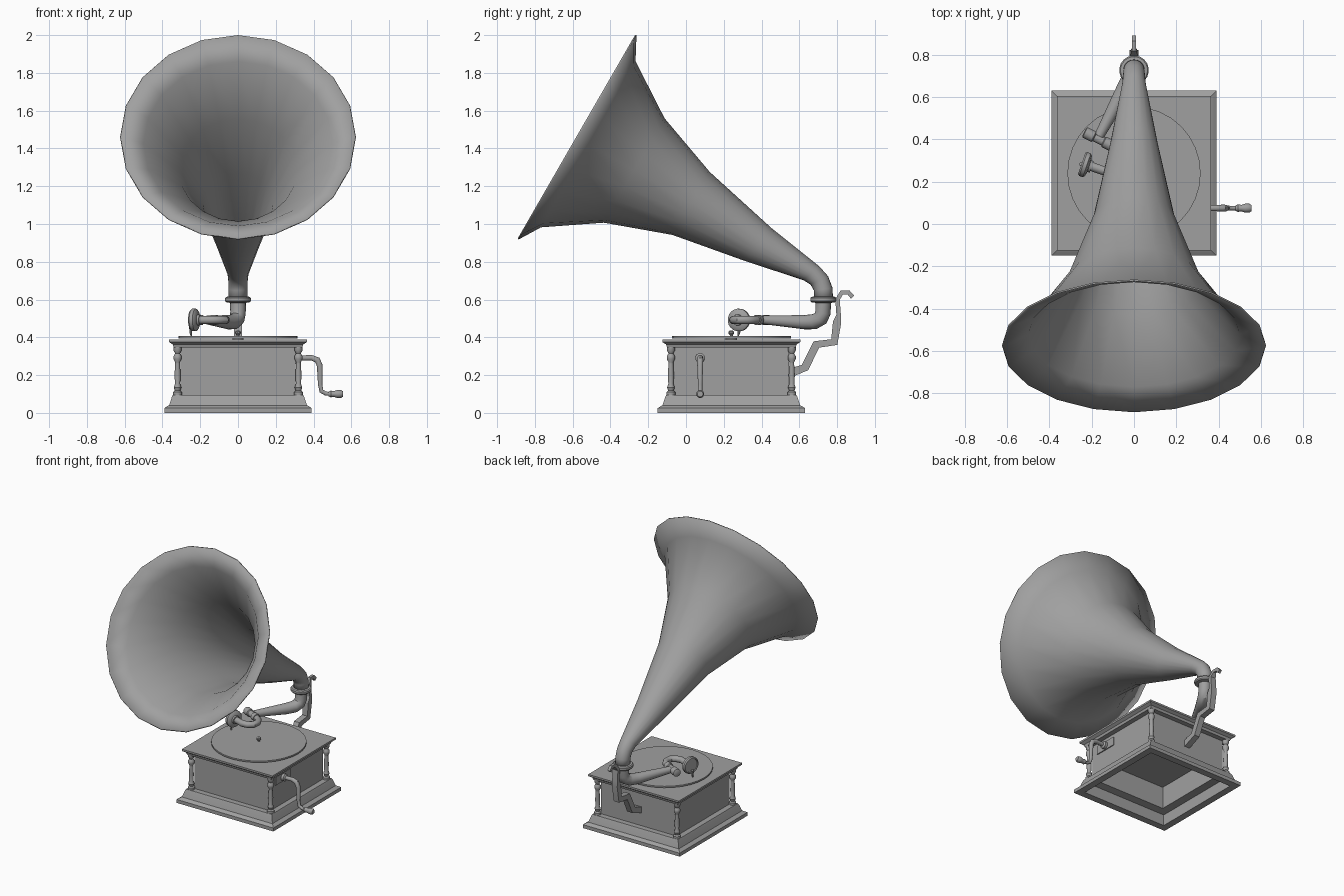
import bpy, bmesh, math
from mathutils import Vector, Quaternion

cube = bpy.data.objects.get("Cube")
if cube:
    bpy.data.objects.remove(cube, do_unlink=True)

grey = bpy.data.materials.new("plain grey")
grey.use_nodes = True
COLOUR = (0.35, 0.35, 0.35, 1)
grey.diffuse_color = COLOUR
grey.node_tree.nodes["Principled BSDF"].inputs["Base Color"].default_value = COLOUR

CY = 0.24  # centre of the cabinet in y


def loft(name, rings, caps=True, angle=35):
    """Skin a row of equal-sized point rings into one object."""
    bm = bmesh.new()
    rows = [[bm.verts.new(p) for p in ring] for ring in rings]
    n = len(rows[0])
    for a, b in zip(rows, rows[1:]):
        for i in range(n):
            j = (i + 1) % n
            bm.faces.new((a[i], a[j], b[j], b[i]))
    if caps:
        bm.faces.new(rows[0])
        bm.faces.new(rows[-1])
    bmesh.ops.recalc_face_normals(bm, faces=bm.faces)
    mesh = bpy.data.meshes.new(name)
    bm.to_mesh(mesh)
    bm.free()
    mesh.materials.append(grey)
    ob = bpy.data.objects.new(name, mesh)
    bpy.context.collection.objects.link(ob)
    bpy.ops.object.select_all(action="DESELECT")
    ob.select_set(True)
    bpy.context.view_layer.objects.active = ob
    bpy.ops.object.shade_smooth_by_angle(angle=math.radians(angle))
    return ob


def tube(name, path, radii, sides=14):
    """Round tube along a path, one radius per point."""
    pts = [Vector(p) for p in path]
    rings, side, last = [], None, None
    for i, p in enumerate(pts):
        steps = [(b - a).normalized() for a, b in zip(pts[max(i - 1, 0):], pts[max(i - 1, 0) + 1:i + 2])]
        t = sum(steps, Vector()).normalized()
        side = last.rotation_difference(t) @ side if last else t.orthogonal().normalized()
        last = t
        rings.append([p + Quaternion(t, math.tau * k / sides) @ side * radii[i] for k in range(sides)])
    return loft(name, rings)


def turned(name, base, axis, profile, sides=16):
    """Turned part: profile of (radius, distance along axis)."""
    base, axis = Vector(base), Vector(axis).normalized()
    u = axis.orthogonal().normalized()
    rings = [[base + axis * h + Quaternion(axis, math.tau * k / sides) @ u * r for k in range(sides)]
             for r, h in profile]
    return loft(name, rings)


def square_stack(name, profile):
    """Square moulding: profile of (half width, height)."""
    corners = ((-1, -1), (1, -1), (1, 1), (-1, 1))
    return loft(name, [[(x * h, CY + y * h, z) for x, y in corners] for h, z in profile], angle=20)


# Cabinet, hollow from below
square_stack("cabinet", [
    (0.29, 0.25), (0.29, 0.09), (0.34, 0.08), (0.34, 0.0), (0.39, 0.0), (0.39, 0.025), (0.375, 0.035),
    (0.365, 0.04), (0.35, 0.085), (0.345, 0.095), (0.305, 0.095), (0.305, 0.345), (0.34, 0.345),
    (0.345, 0.362), (0.365, 0.375), (0.365, 0.388)])

# Turned corner columns
for sx, side in ((-1, "right"), (1, "left")):
    for sy, end in ((-1, "front"), (1, "back")):
        turned(f"{end}_{side}_column", (sx * 0.32, CY + sy * 0.32, 0.09), (0, 0, 1), [
            (0.024, 0), (0.024, 0.02), (0.015, 0.028), (0.021, 0.045), (0.014, 0.065), (0.017, 0.11),
            (0.013, 0.17), (0.013, 0.178), (0.022, 0.195), (0.022, 0.21), (0.013, 0.225),
            (0.022, 0.24), (0.022, 0.258)], 12)

# Turntable and spindle
turned("turntable", (0, CY, 0.385), (0, 0, 1), [(0.03, 0), (0.03, 0.01), (0.315, 0.01), (0.315, 0.021)], 32)
turned("spindle", (0, CY, 0.4), (0, 0, 1), [(0.008, 0), (0.008, 0.012), (0.015, 0.02), (0.015, 0.03), (0.007, 0.036)], 10)

# Horn: each section is the (y, z) of its upper and lower edge
sections = [
    ((-0.27, 2.0), (-0.89, 0.925)), ((-0.275, 1.86), (-0.77, 0.99)),
    ((-0.12, 1.555), (-0.435, 1.015)), ((0.12, 1.27), (-0.07, 0.95)),
    ((0.45, 0.97), (0.32, 0.81)), ((0.7, 0.77), (0.625, 0.71)),
    ((0.745, 0.72), (0.665, 0.685)), ((0.768, 0.66), (0.685, 0.65)),
    ((0.77, 0.6), (0.685, 0.6))]
rings = []
for top, low in sections:
    top, low = Vector((0, *top)), Vector((0, *low))
    mid, half = (top + low) / 2, (top - low) / 2
    across = Vector((half.length, 0, 0))
    rings.append([mid + half * math.cos(math.tau * k / 20) + across * math.sin(math.tau * k / 20)
                  for k in range(20)])
horn = loft("horn", rings, caps=False)
wall = horn.modifiers.new("wall", "SOLIDIFY")
wall.thickness = 0.008
wall.offset = -1

# Collar and tone arm
turned("horn_collar", (0, 0.727, 0.583), (0, 0, 1), [
    (0.045, 0), (0.064, 0.003), (0.07, 0.01), (0.07, 0.024), (0.064, 0.031), (0.045, 0.034)], 20)
tube("tone_arm", [(0, 0.727, 0.6), (0, 0.725, 0.53), (-0.005, 0.712, 0.5), (-0.022, 0.68, 0.483),
                  (-0.05, 0.63, 0.48), (-0.165, 0.415, 0.492)],
     [0.042, 0.041, 0.041, 0.041, 0.038, 0.023], 16)
turned("arm_joint", (-0.235, 0.435, 0.492), (0.13, -0.065, 0), [
    (0.018, 0), (0.027, 0.004), (0.027, 0.05), (0.021, 0.055), (0.021, 0.1), (0.027, 0.105), (0.027, 0.14)])
tube("gooseneck", [(-0.12, 0.378, 0.492), (-0.085, 0.355, 0.492), (-0.065, 0.32, 0.492), (-0.07, 0.28, 0.492),
                   (-0.1, 0.255, 0.492), (-0.14, 0.25, 0.492), (-0.21, 0.275, 0.492)], [0.022] * 7)

# Sound box and needle
turned("sound_box", (-0.2, 0.27, 0.492), (-0.95, 0.32, 0), [
    (0.028, 0), (0.03, 0.012), (0.05, 0.016), (0.06, 0.024), (0.06, 0.042), (0.054, 0.05),
    (0.05, 0.05), (0.048, 0.045)], 20)
tube("needle", [(-0.25, 0.283, 0.46), (-0.25, 0.28, 0.425), (-0.247, 0.275, 0.403)], [0.009, 0.007, 0.003], 8)

# Horn bracket: flat strap bent up the back
strap = [(0.535, 0.205), (0.575, 0.22), (0.63, 0.24), (0.69, 0.362), (0.785, 0.375), (0.8, 0.48), (0.808, 0.52),
         (0.802, 0.6), (0.825, 0.638), (0.86, 0.638), (0.882, 0.613)]
rings = []
for i, (y, z) in enumerate(strap):
    (y0, z0), (y1, z1) = strap[max(i - 1, 0)], strap[min(i + 1, len(strap) - 1)]
    n = Vector((0, z0 - z1, y1 - y0)).normalized() * (0.022 if i < 6 else 0.012)
    w = Vector((0.021 if i < 8 else 0.01, 0, 0))
    p = Vector((0, y, z))
    rings.append([p - w - n, p + w - n, p + w + n, p - w + n])
loft("horn_bracket", rings, angle=20)

# Crank with its wall plate and handle
plate = [(y, z) for y, z in ((-0.01, 0.26), (0.16, 0.26), (0.16, 0.32), (-0.01, 0.32))]
loft("crank_plate", [[(x, y, z) for y, z in plate] for x in (0.3, 0.312)])
turned("crank_boss", (0.305, 0.075, 0.29), (1, 0, 0), [(0.026, 0), (0.026, 0.025), (0.016, 0.032)])
tube("crank", [(0.31, 0.075, 0.29), (0.39, 0.075, 0.292), (0.42, 0.075, 0.28), (0.433, 0.075, 0.25),
               (0.435, 0.075, 0.15), (0.442, 0.075, 0.115), (0.465, 0.075, 0.102), (0.51, 0.075, 0.1)],
     [0.014, 0.015, 0.017, 0.016, 0.012, 0.012, 0.011, 0.01], 12)
turned("crank_handle", (0.48, 0.075, 0.1), (1, 0, 0), [
    (0.012, 0), (0.018, 0.012), (0.015, 0.028), (0.021, 0.045), (0.021, 0.065), (0.015, 0.075)])
